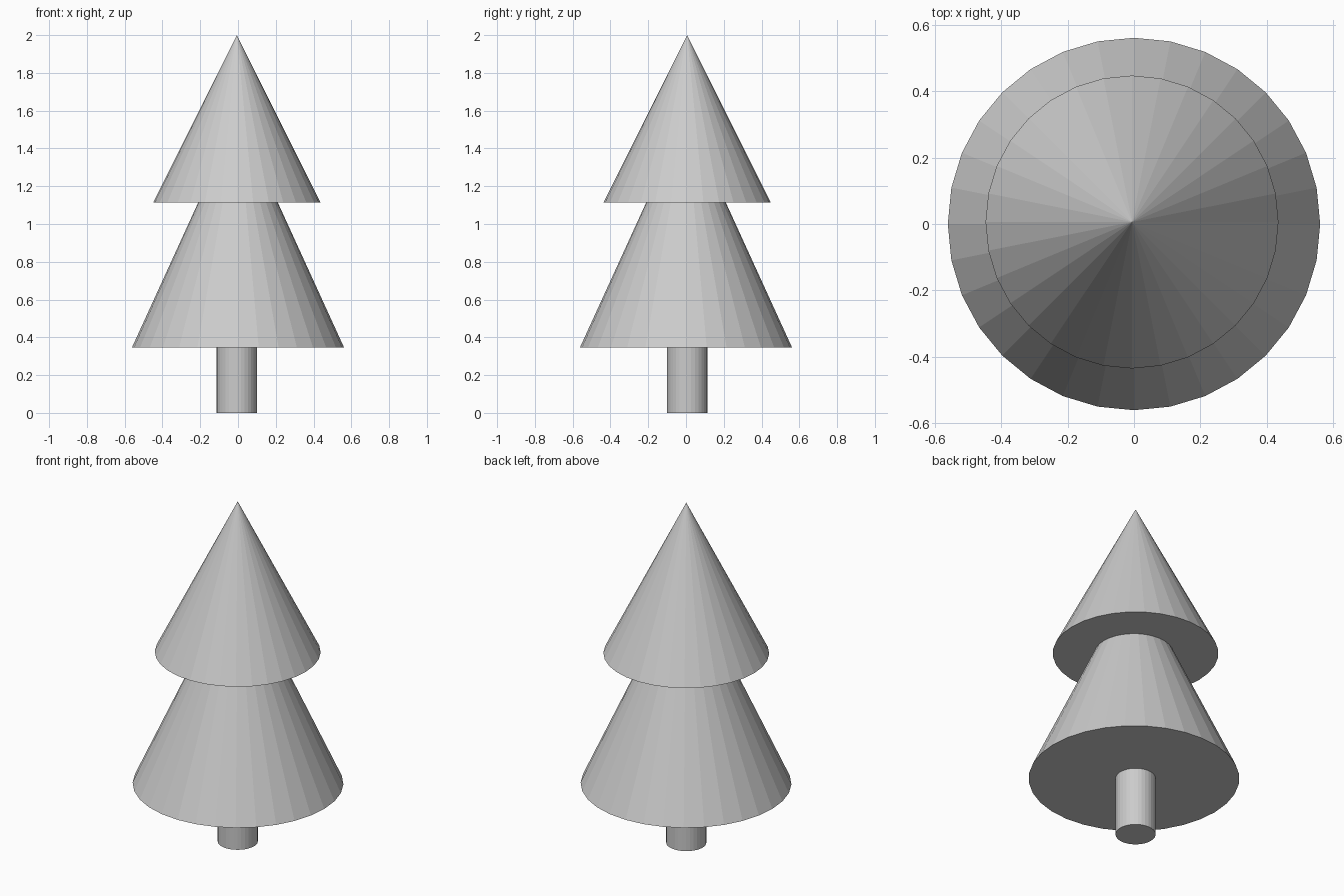
import bpy

cube = bpy.data.objects.get("Cube")
if cube:
    bpy.data.objects.remove(cube, do_unlink=True)

# One plain grey for the whole tree
grey = bpy.data.materials.new("light_grey")
grey.use_nodes = True
colour = (0.6, 0.6, 0.6, 1)
grey.diffuse_color = colour
grey.node_tree.nodes["Principled BSDF"].inputs["Base Color"].default_value = colour

SIDES = 32
OFFSET = (-0.006, 0.006)  # trunk and top tier sit slightly off the lower tier's axis


def finish(name):
    obj = bpy.context.object
    obj.name = name
    obj.data.name = name
    obj.data.materials.append(grey)


def tier(name, radius, bottom, top, centre=(0, 0)):
    bpy.ops.mesh.primitive_cone_add(
        vertices=SIDES, radius1=radius, radius2=0, depth=top - bottom,
        location=(*centre, (bottom + top) / 2))
    finish(name)


# Trunk, rising a little into the foliage
bpy.ops.mesh.primitive_cylinder_add(
    vertices=SIDES, radius=0.107, depth=0.5, location=(*OFFSET, 0.25))
finish("trunk")

# Foliage tiers
tier("lower_foliage", 0.562, 0.345, 1.575)
tier("upper_foliage", 0.442, 1.115, 2.0, OFFSET)
